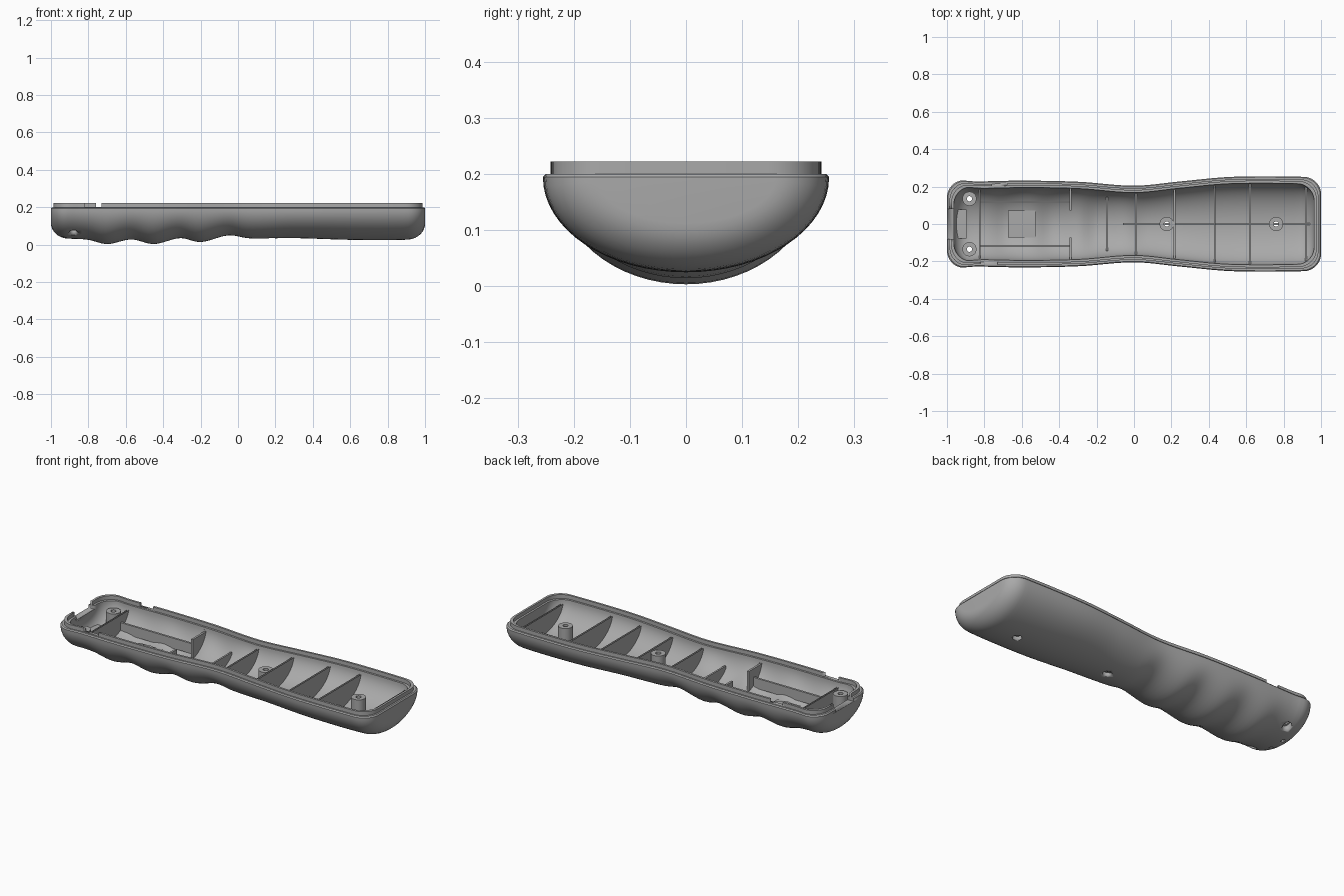
import bpy, bmesh, math

if "Cube" in bpy.data.objects:
    bpy.data.objects.remove(bpy.data.objects["Cube"])

grey = bpy.data.materials.new("plastic_grey")
grey.diffuse_color = (0.40, 0.40, 0.40, 1)
grey.use_nodes = True
grey.node_tree.nodes["Principled BSDF"].inputs["Base Color"].default_value = grey.diffuse_color

HALF_WIDTH = [(-1, .232), (-.93, .234), (-.85, .228), (-.6, .232), (-.3, .226), (0, .205),
              (.25, .228), (.5, .251), (.75, .255), (1, .25)]
BELLY = [(-1, .035), (-.9, .032), (-.8, .026), (-.7, .003), (-.57, .028), (-.45, .003), (-.31, .035),
         (-.2, .014), (-.05, .050), (.06, .034), (.3, .035), (.6, .026), (.85, .025), (1, .032)]
R = .09          # end rounding
RIM = .2
WALL = .037      # inset of the cavity


def interp(pts, x):
    """Smooth cubic through control points."""
    x = max(-1, min(1, x))
    for i in range(len(pts) - 1):
        (x0, a), (x1, b) = pts[i], pts[i + 1]
        if x <= x1:
            pa, pb = pts[max(i - 1, 0)], pts[min(i + 2, len(pts) - 1)]
            h = x1 - x0
            m0 = (b - pa[1]) / (x1 - pa[0]) * h
            m1 = (pb[1] - a) / (pb[0] - x0) * h
            t = (x - x0) / h
            return ((2*t**3 - 3*t*t + 1) * a + (t**3 - 2*t*t + t) * m0
                    + (3*t*t - 2*t**3) * b + (t**3 - t*t) * m1)
    return pts[-1][1]


def section(x):
    """Half width and depth of the outer body at x."""
    e = max(0, abs(x) - (1 - R)) / R
    s = math.sqrt(max(0, 1 - e * e))
    return interp(HALF_WIDTH, x) - R * (1 - s), RIM - interp(BELLY, x) - .08 * (1 - s)


def cavity(x):
    w, d = section(max(-1, min(1, x / (1 - WALL))))
    return w - WALL, d - .028


def floor_z(x, y):
    w, d = cavity(x)
    return RIM - d * math.sqrt(max(0, 1 - (y / w) ** 2))


def finish(name, bm, angle=35):
    bmesh.ops.recalc_face_normals(bm, faces=bm.faces)
    me = bpy.data.meshes.new(name)
    bm.to_mesh(me)
    bm.free()
    me.materials.append(grey)
    ob = bpy.data.objects.new(name, me)
    bpy.context.collection.objects.link(ob)
    bpy.ops.object.select_all(action='DESELECT')
    ob.select_set(True)
    bpy.context.view_layer.objects.active = ob
    bpy.ops.object.shade_smooth_by_angle(angle=math.radians(angle))
    return ob


def box(name, x0, x1, y0, y1, z0, z1):
    bm = bmesh.new()
    bmesh.ops.create_cube(bm, size=1)
    for v in bm.verts:
        v.co = (x0 if v.co.x < 0 else x1, y0 if v.co.y < 0 else y1, z0 if v.co.z < 0 else z1)
    return finish(name, bm)


def cylinder(name, x, y, r, z0, z1):
    bm = bmesh.new()
    bmesh.ops.create_cone(bm, cap_ends=True, segments=32, radius1=r, radius2=r, depth=z1 - z0)
    bmesh.ops.translate(bm, vec=(x, y, (z0 + z1) / 2), verts=bm.verts)
    return finish(name, bm)


# Shell: outer skin, stepped rim with lip, inner skin
ends = [1 - R + R * math.sin(math.radians(a)) for a in (0, 12, 24, 36, 48, 60, 70, 80, 90)]
xs = [-e for e in reversed(ends)] + [-(1 - R) + 2 * (1 - R) * i / 72 for i in range(1, 72)] + ends
N = 32


def skin(bm, inset, rim, lift):
    rows = []
    for x in xs:
        w, d = section(x)
        w, d = w - inset, d - lift - (RIM - rim)
        rows.append([bm.verts.new((x * (1 - inset), w * math.cos(math.pi * j / N),
                                   rim - d * math.sin(math.pi * j / N))) for j in range(N + 1)])
    for a, b in zip(rows, rows[1:]):
        for j in range(N):
            bm.faces.new((a[j], a[j + 1], b[j + 1], b[j]))
    bm.faces.new(rows[0])
    bm.faces.new(rows[-1])
    return [r[0] for r in rows] + [r[-1] for r in reversed(rows)]


def rim_loop(bm, inset, z):
    pts = [(x * (1 - inset), section(x)[0] - inset, z) for x in xs]
    return [bm.verts.new(p) for p in pts] + [bm.verts.new((x, -y, z)) for x, y, z in reversed(pts)]


bm = bmesh.new()
loops = [skin(bm, 0, .194, 0)]
for inset, z in ((.005, RIM), (.014, RIM), (.014, .222), (.026, .222), (.026, RIM)):
    loops.append(rim_loop(bm, inset, z))
loops.append(skin(bm, WALL, RIM, .028))
for a, b in zip(loops, loops[1:]):
    n = len(a)
    for i in range(n):
        k = (i + 1) % n
        bm.faces.new((a[i], a[k], b[k], b[i]))
shell = finish("shell", bm)

# Cuts: end notch, lip gaps, screw holes, small end holes
POSTS = [(-.88, .135), (-.88, -.135), (.175, 0), (.76, 0)]
cutters = [box("cut", -1.1, -.94, -.08, .08, .18, .3),
           box("cut", -.76, -.68, .16, .3, .202, .3),
           box("cut", -.82, -.73, -.3, -.16, .202, .3)]
cutters += [cylinder("cut", x, y, .024, -.1, floor_z(x, y) + .02) for x, y in POSTS]
cutters += [cylinder("cut", -.93, y, .012, -.1, .12) for y in (-.045, .045)]
for c in cutters:
    c.hide_render = True
    mod = shell.modifiers.new("cut", 'BOOLEAN')
    mod.operation = 'DIFFERENCE'
    mod.solver = 'EXACT'
    mod.object = c
    bpy.context.view_layer.objects.active = shell
    bpy.ops.object.modifier_apply(modifier=mod.name)
    bpy.data.objects.remove(c)

# Screw posts: tubes standing on the curved floor
for i, (px, py) in enumerate(POSTS):
    bm = bmesh.new()
    rings = []
    S = 32
    for r, top in ((.038, False), (.038, True), (.014, True), (.014, False)):
        ring = []
        for k in range(S):
            a = 2 * math.pi * k / S
            x, y = px + r * math.cos(a), py + r * math.sin(a)
            ring.append(bm.verts.new((x, y, .172 if top else floor_z(x, y) - .006)))
        rings.append(ring)
    for a, b in zip(rings, rings[1:] + rings[:1]):
        for k in range(S):
            m = (k + 1) % S
            bm.faces.new((a[k], a[m], b[m], b[k]))
    finish(f"screw_post_{i + 1}", bm)


# Cross ribs fitted to the cavity floor
def cross_rib(name, x, y0, y1, top, t=.01):
    w, d = cavity(x)
    lim = w * math.sqrt(1 - ((RIM - top) / d) ** 2) + .004
    y0, y1 = max(y0, -lim), min(y1, lim)
    ys = [y0 + (y1 - y0) * i / 24 for i in range(25)]
    bm = bmesh.new()
    base = [bm.verts.new((x - t / 2, y, floor_z(x, y) - .008)) for y in ys]
    f = bm.faces.new(base + [bm.verts.new((x - t / 2, y1, top)), bm.verts.new((x - t / 2, y0, top))])
    ext = bmesh.ops.extrude_face_region(bm, geom=[f])
    bmesh.ops.translate(bm, vec=(t, 0, 0), verts=[v for v in ext['geom'] if isinstance(v, bmesh.types.BMVert)])
    finish(name, bm)


for i, x in enumerate((.01, .217, .432, .62, .92)):
    cross_rib(f"cross_rib_{i + 1}", x, -1, 1, .17)
cross_rib("end_wall", -.825, -1, 1, .165)
cross_rib("short_rib", -.145, -.145, .145, .13)
for side, lo, hi in (("back", .072, 1), ("front", -1, -.072)):
    cross_rib(f"{side}_stop_rib", -.34, lo, hi, .178, .012)

# Lengthwise rails and spine
for side, s in (("back", 1), ("front", -1)):
    box(f"{side}_rail", -.825, -.34, *sorted((s * .112, s * .124)), .072, .13)
box("spine_rib", -.06, .94, -.005, .005, .05, .09)

# Square seat with round disc, and pad under the end notch
box("square_seat", -.6725, -.5275, -.0725, .0725, .05, .07)
cylinder("round_disc", -.6, 0, .064, .06, .077)
box("end_pad", -.955, -.895, -.078, .078, .065, .1)
